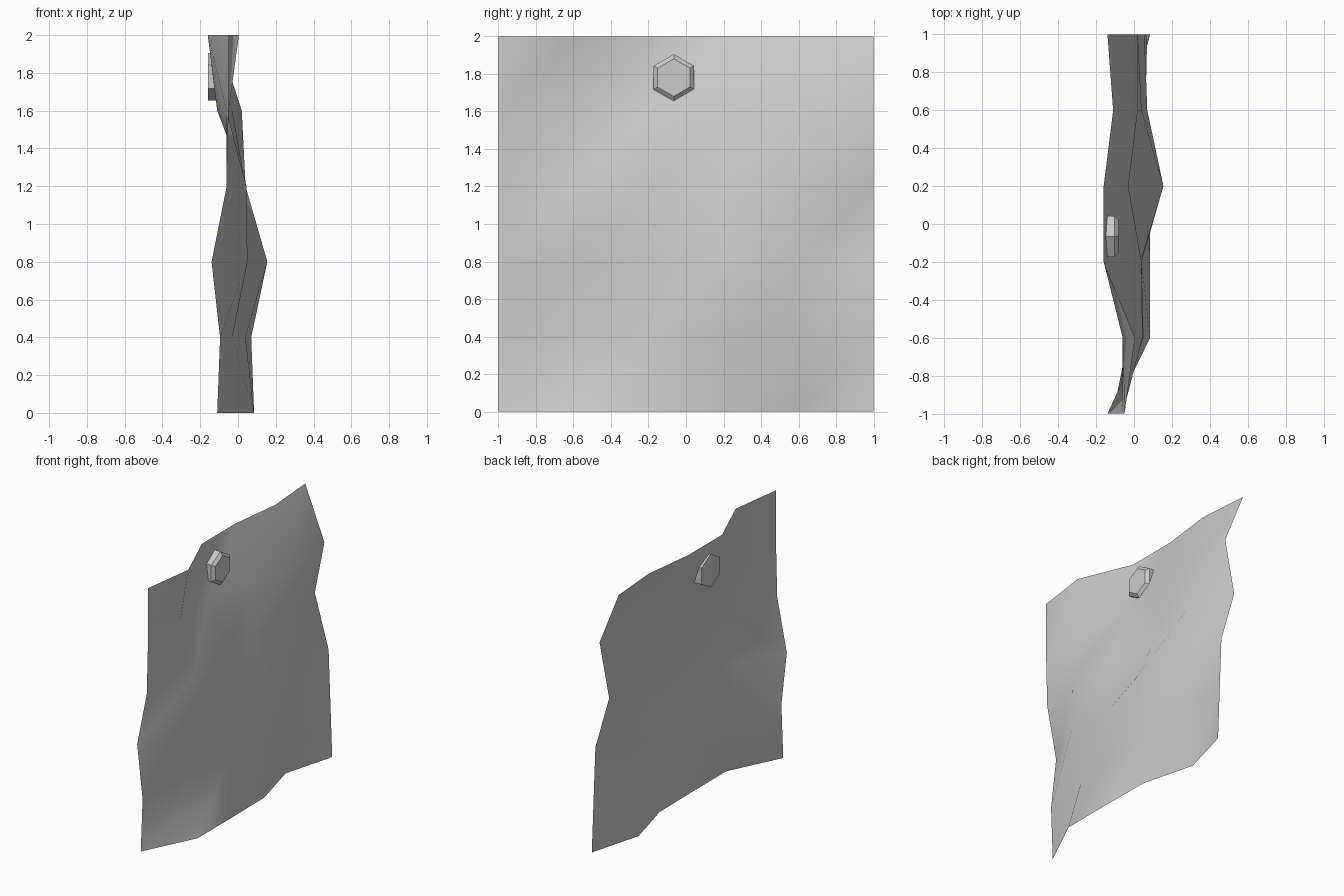
import bpy, bmesh, math

if "Cube" in bpy.data.objects:
    bpy.data.objects.remove(bpy.data.objects["Cube"])

# x offset of the cloth at each grid point: rows z = 0..2, columns y = -1..1
WAVES = [
    [-.11,  .085, .085, .08, -.025, .085],
    [-.095, -.03, .04,  .07,  .06,  .07],
    [-.14,  .05,  .035, .155, .07,  .055],
    [-.06,  .045, .04,  -.035, .04, -.06],
    [-.05, -.06, -.11, -.03,  .02,  .02],
    [-.05,  .005, -.16, -.16, -.11, -.14],
]


def add_object(name, bm, smooth):
    mesh = bpy.data.meshes.new(name)
    bm.to_mesh(mesh)
    bm.free()
    for p in mesh.polygons:
        p.use_smooth = smooth
    obj = bpy.data.objects.new(name, mesh)
    bpy.context.collection.objects.link(obj)
    return obj


# Hanging rippled cloth, single-sided sheet
bm = bmesh.new()
grid = [[bm.verts.new((x, -1 + 0.4 * j, 0.4 * i)) for j, x in enumerate(row)]
        for i, row in enumerate(WAVES)]
for i in range(5):
    for j in range(5):
        a, b = grid[i][j], grid[i][j + 1]
        c, d = grid[i + 1][j + 1], grid[i + 1][j]
        bm.faces.new((a, b, c))
        bm.faces.new((a, c, d))
add_object("cloth_sheet", bm, True)

# Six-sided peg through the cloth, chamfered on the +x side
bm = bmesh.new()
rings = []
for x, r in ((-.16, .125), (-.102, .125), (-.082, .1)):
    rings.append([bm.verts.new((x, -.065 + r * math.sin(math.radians(60 * k)),
                                1.78 + r * math.cos(math.radians(60 * k))))
                  for k in range(6)])
for lo, hi in zip(rings, rings[1:]):
    for k in range(6):
        n = (k + 1) % 6
        bm.faces.new((lo[k], lo[n], hi[n], hi[k]))
bm.faces.new(rings[0])
bm.faces.new(rings[-1])
bmesh.ops.recalc_face_normals(bm, faces=bm.faces[:])
add_object("hanging_peg", bm, False)
